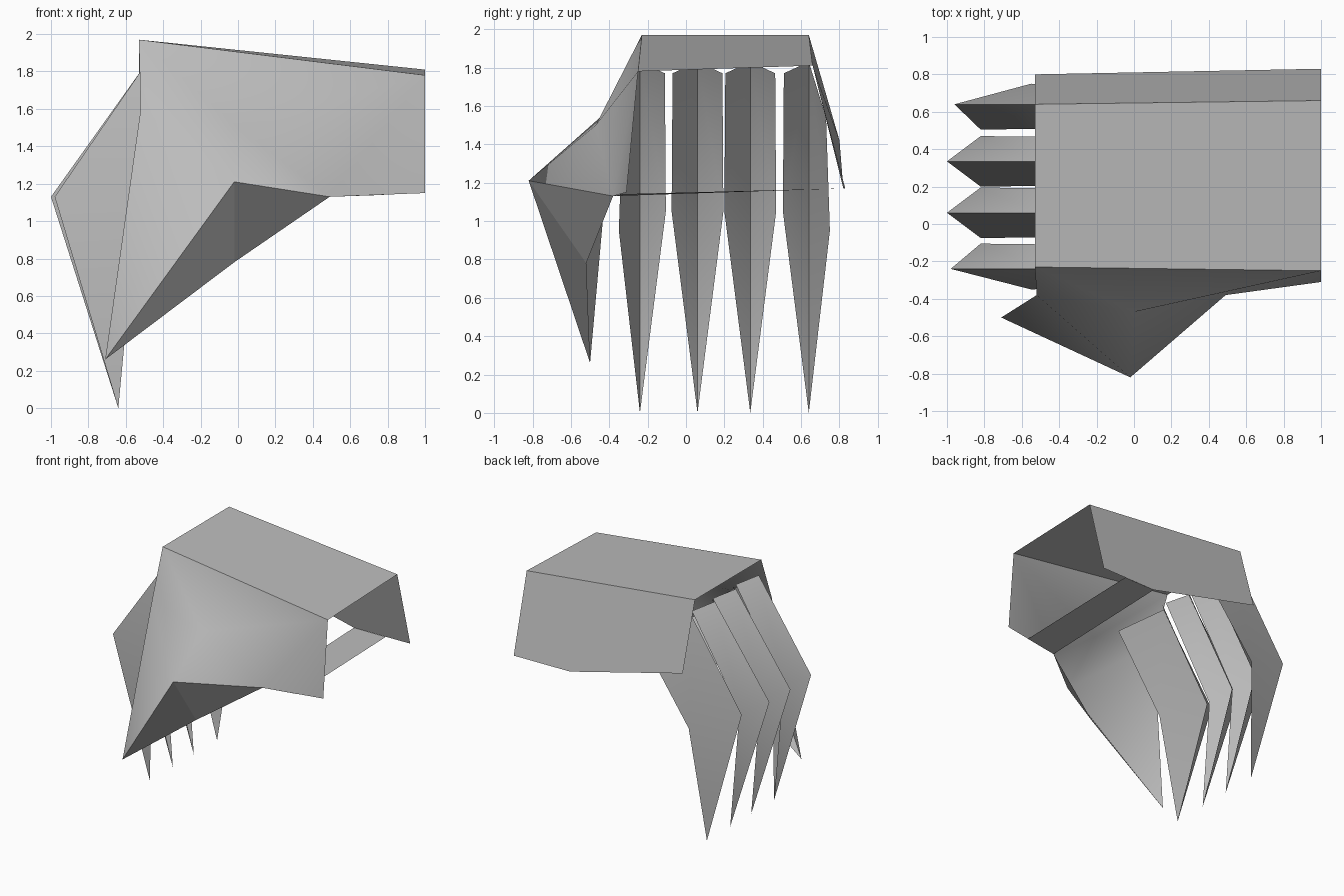
import bpy
import math

cube = bpy.data.objects.get("Cube")
if cube:
    bpy.data.objects.remove(cube, do_unlink=True)

metal = bpy.data.materials.new("plain grey metal")
metal.use_nodes = True
grey = (0.5, 0.5, 0.5, 1)
metal.diffuse_color = grey
metal.node_tree.nodes["Principled BSDF"].inputs["Base Color"].default_value = grey


def sheet(name, points, faces, smooth=None):
    """Thin plate from named corner points; each face is a string of names."""
    names = list(points)
    mesh = bpy.data.meshes.new(name)
    mesh.from_pydata([points[n] for n in names], [],
                     [[names.index(c) for c in f] for f in faces])
    mesh.materials.append(metal)
    obj = bpy.data.objects.new(name, mesh)
    bpy.context.collection.objects.link(obj)
    if smooth:
        bpy.ops.object.select_all(action='DESELECT')
        obj.select_set(True)
        bpy.context.view_layer.objects.active = obj
        bpy.ops.object.shade_smooth_by_angle(angle=math.radians(smooth))
    return obj


# Shared corners of the hand shell
knuckle_front = (-0.53, -0.23, 1.97)
knuckle_back = (-0.53, 0.64, 1.97)
wrist_front = (1, -0.25, 1.78)
wrist_back = (1, 0.66, 1.81)
cuff_front = (0.49, -0.38, 1.13)
cuff_back = (0.49, 0.82, 1.17)
thumb_joint = (-0.02, -0.82, 1.21)
thumb_tip = (-0.71, -0.50, 0.26)

# Back of the hand
sheet("hand_top_plate",
      dict(a=knuckle_front, b=wrist_front, c=wrist_back, d=knuckle_back), ["abcd"])

# Side plate away from the thumb
sheet("outer_side_plate",
      dict(a=knuckle_back, b=wrist_back, c=(1, 0.83, 1.17), d=cuff_back,
           e=(-0.53, 0.80, 1.42)), ["abcde"])

# Thumb side plate, flowing into the thumb
sheet("thumb_side_plate",
      dict(a=knuckle_front, b=wrist_front, c=(1, -0.31, 1.15), d=cuff_front,
           p=thumb_joint, t=thumb_tip, q=(-0.52, -0.38, 1.60),
           r=(0, -0.47, 1.50)),
      ["aqr", "arb", "brd", "bdc", "rpd", "qpr", "qtp"], smooth=80)

# Underside of the thumb
sheet("thumb_underside",
      dict(p=thumb_joint, t=thumb_tip, u=(-0.02, -0.52, 0.78), d=cuff_front),
      ["ptu", "pud"])

# Strap below the wrist
sheet("wrist_strap",
      dict(a=cuff_front, b=cuff_back, c=(0.78, 0.825, 1.17), d=(0.78, -0.34, 1.14)),
      ["abcd"])

# Four finger claws, ridged along the middle; the outermost sides are deeper.
# Side values: rear root, side corner (x, z) and their sideways offsets
slim = ((-0.38, 1.77), (-0.82, 1.05), 0.13, 0.135)
deep = ((-0.12, 1.54), (-0.55, 0.95), 0.09, 0.11)
fingers = [("first", -0.24, -0.98, deep, slim), ("second", 0.06, -1.0, slim, slim),
           ("third", 0.335, -1.0, slim, slim), ("fourth", 0.64, -0.96, slim, deep)]
for label, y, reach, low, high in fingers:
    points = dict(r=(-0.50, y, 1.83), k=(reach, y, 1.13), t=(-0.64, y, 0.0))
    for side, sign, keys in ((low, -1, "ab"), (high, 1, "cd")):
        root, corner, root_w, corner_w = side
        points[keys[0]] = (root[0], y + sign * root_w, root[1])
        points[keys[1]] = (corner[0], y + sign * corner_w, corner[1])
    sheet(label + "_finger_claw", points, ["rkba", "ktb", "rcdk", "kdt"], smooth=60)
